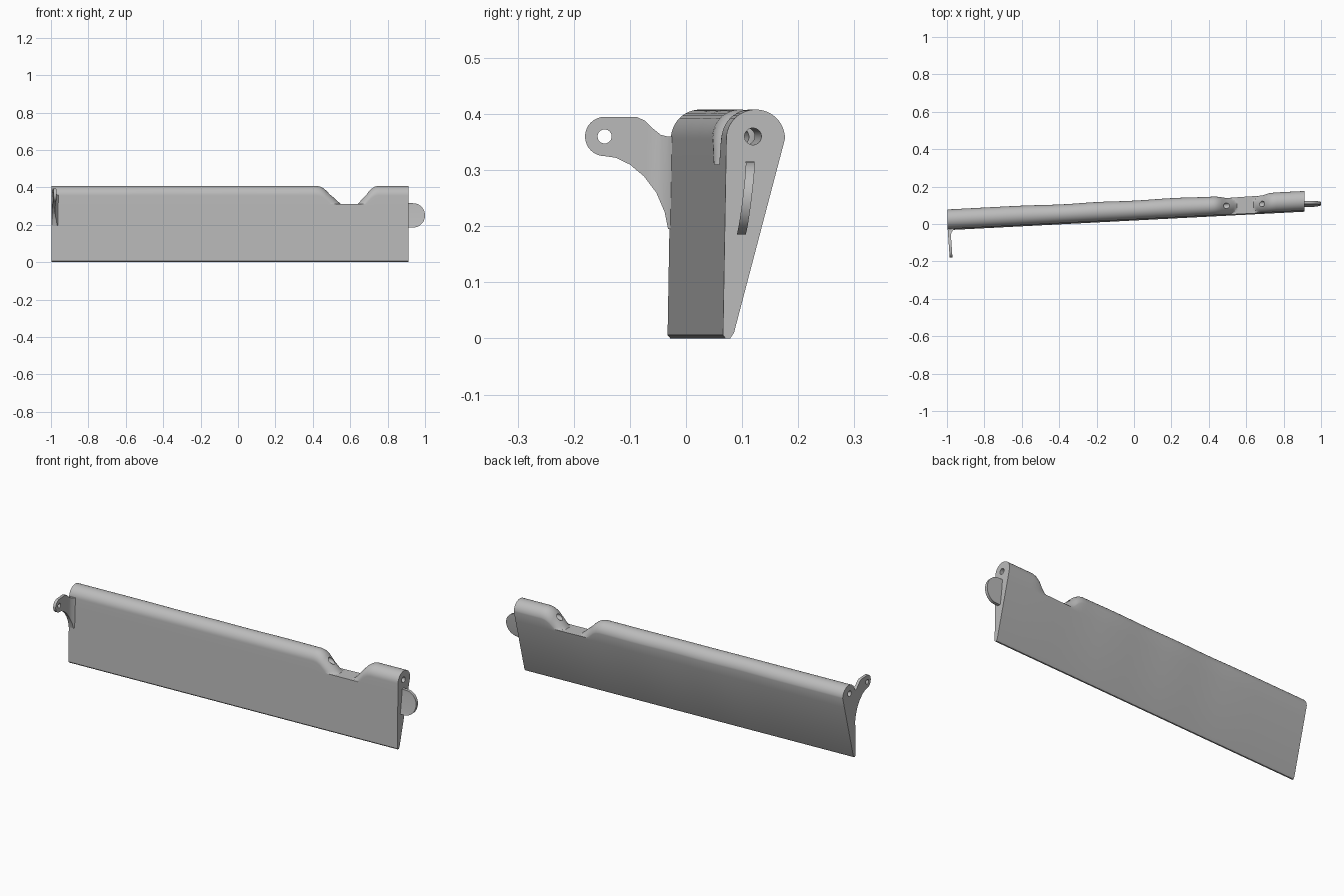
import bpy, bmesh
from math import sin, cos, pi
from mathutils import Vector

if "Cube" in bpy.data.objects:
    bpy.data.objects.remove(bpy.data.objects["Cube"])

grey = bpy.data.materials.new("plain grey")
grey.use_nodes = True
grey.diffuse_color = (0.5, 0.5, 0.5, 1)
grey.node_tree.nodes["Principled BSDF"].inputs["Base Color"].default_value = (0.5, 0.5, 0.5, 1)


def finish(name, bm):
    bmesh.ops.recalc_face_normals(bm, faces=bm.faces)
    mesh = bpy.data.meshes.new(name)
    bm.to_mesh(mesh)
    bm.free()
    mesh.materials.append(grey)
    ob = bpy.data.objects.new(name, mesh)
    bpy.context.collection.objects.link(ob)
    return ob


def select(ob):
    bpy.ops.object.select_all(action='DESELECT')
    ob.select_set(True)
    bpy.context.view_layer.objects.active = ob


def smooth(ob):
    select(ob)
    bpy.ops.object.shade_smooth_by_angle(angle=0.5)


def drill(ob, start, end, radius):
    """Cut a round hole running from start to end."""
    start, end = Vector(start), Vector(end)
    bpy.ops.mesh.primitive_cylinder_add(vertices=32, radius=radius,
                                        depth=(end - start).length, location=(start + end) / 2)
    cutter = bpy.context.object
    cutter.rotation_euler = (end - start).to_track_quat('Z', 'Y').to_euler()
    cutter.hide_render = True
    cutter.data.materials.append(grey)
    mod = ob.modifiers.new("hole", 'BOOLEAN')
    mod.operation, mod.solver, mod.object = 'DIFFERENCE', 'EXACT', cutter
    select(ob)
    bpy.ops.object.modifier_apply(modifier=mod.name)
    bpy.data.objects.remove(cutter)


def interp(points, x):
    for (x0, v0), (x1, v1) in zip(points, points[1:]):
        if x <= x1:
            return v0 + (v1 - v0) * max(0, (x - x0) / (x1 - x0))
    return points[-1][1]


def extrude_outline(outline, x0, x1):
    """Solid from a (y, z) outline between two x positions."""
    bm = bmesh.new()
    face = bm.faces.new([bm.verts.new((x0, y, z)) for y, z in outline])
    new = bmesh.ops.extrude_face_region(bm, geom=[face])["geom"]
    for v in new:
        if isinstance(v, bmesh.types.BMVert):
            v.co.x = x1
    return bm


# Body: wedge section with a rounded top, a wavy back and a notch
FLOOR, TOP, ROUND = 0.31, 0.408, 0.052
crest = [(0.42, TOP), (0.44, 0.404), (0.46, 0.393), (0.55, FLOOR), (0.64, FLOOR),
         (0.71, 0.39), (0.73, 0.403), (0.75, TOP)]
wave = [(-1, 0), (-0.57, 0), (-0.37, 0.006), (-0.2, 0), (0, 0.006),
        (0.2, 0), (0.42, 0.006), (0.7, 0), (0.92, 0)]


def softened(x):
    return sum(interp(wave, x + d * 0.03) for d in range(-3, 4)) / 7


def section(x):
    base = -0.033 + 0.0517 * (x + 1)
    top = interp(crest, x)

    def front(z):
        return base + 0.017 * z

    def back(z):
        return base + 0.017 + (0.092 - softened(x)) * z / 0.35

    spring = max(top - ROUND, FLOOR)
    y0, y1 = front(spring), back(spring)
    mid, half = (y0 + y1) / 2, (y1 - y0) / 2
    pts = [(base + 0.005, 0), (base, 0.006), (front(FLOOR * 0.97), FLOOR * 0.97)]
    for i in range(25):
        a = pi * i / 24
        pts.append((mid - half * cos(a), max(FLOOR, top - ROUND * (1 - sin(a)))))
    pts += [(back(FLOOR * 0.97), FLOOR * 0.97), (back(0.01), 0.01), (base + 0.013, 0)]
    return pts


left, right = -0.997, 0.912
stations = [left + (0.4 - left) * i / 40 for i in range(40)]
stations += [0.4 + 0.01 * i for i in range(38)] + [0.8, 0.86, right]
bm = bmesh.new()
rings = [[bm.verts.new((x, y, z)) for y, z in section(x)] for x in stations]
for a, b in zip(rings, rings[1:]):
    for i in range(len(a)):
        j = (i + 1) % len(a)
        bm.faces.new((a[i], a[j], b[j], b[i]))
bm.faces.new(rings[0])
bm.faces.new(rings[-1])
body = finish("body", bm)
drill(body, (left - 0.05, 0.016, 0.36), (right + 0.05, 0.122, 0.36), 0.015)
smooth(body)

# Hinge arm: thin ear with an eyelet, flaring into the body's front
ear = [(-0.145 + 0.035 * cos(a), 0.36 + 0.035 * sin(a))
       for a in [pi * (0.5 + i / 16) for i in range(17)]]
sweep = [(-0.125, 0.322), (-0.1, 0.31), (-0.075, 0.289), (-0.053, 0.26),
         (-0.038, 0.225), (-0.032, 0.195), (-0.015, 0.195), (-0.015, 0.36)]
shoulder = [(-0.033, 0.36), (-0.045, 0.363), (-0.06, 0.375), (-0.073, 0.388), (-0.088, 0.395)]
bm = extrude_outline(ear + sweep + shoulder, -0.996, -0.981)
for i in range(6):
    bmesh.ops.bisect_plane(bm, geom=bm.verts[:] + bm.edges[:] + bm.faces[:],
                           plane_co=(0, -0.07 + 0.008 * i, 0), plane_no=(0, 1, 0))
for v in bm.verts:
    y = v.co.y
    if v.co.x > -0.99 and y > -0.065:
        v.co.x += 0.02 * ((y + 0.065) / 0.04) ** 2
    v.co.x -= 0.07 * (y + 0.03) if y < -0.03 else 0
arm = finish("hinge_arm", bm)
drill(arm, (-1.1, -0.145, 0.36), (-0.9, -0.145, 0.36), 0.0125)
smooth(arm)

# End tab: gently curved half disc
bm = bmesh.new()
rows = []
for i in range(25):
    a = -pi / 2 + pi * i / 24
    z = 0.25 + 0.065 * sin(a)
    y = 0.106 + 0.008 * sin(a) + 0.003 * cos(a)
    tip = 0.936 + 0.064 * cos(a)
    rows.append([bm.verts.new((x, y + side, z)) for x, side in
                 ((0.9, -0.008), (tip, -0.008), (tip, 0.008), (0.9, 0.008))])
for a, b in zip(rows, rows[1:]):
    for i in range(4):
        j = (i + 1) % 4
        bm.faces.new((a[i], a[j], b[j], b[i]))
bm.faces.new(rows[0])
bm.faces.new(rows[-1])
smooth(finish("end_tab", bm))
